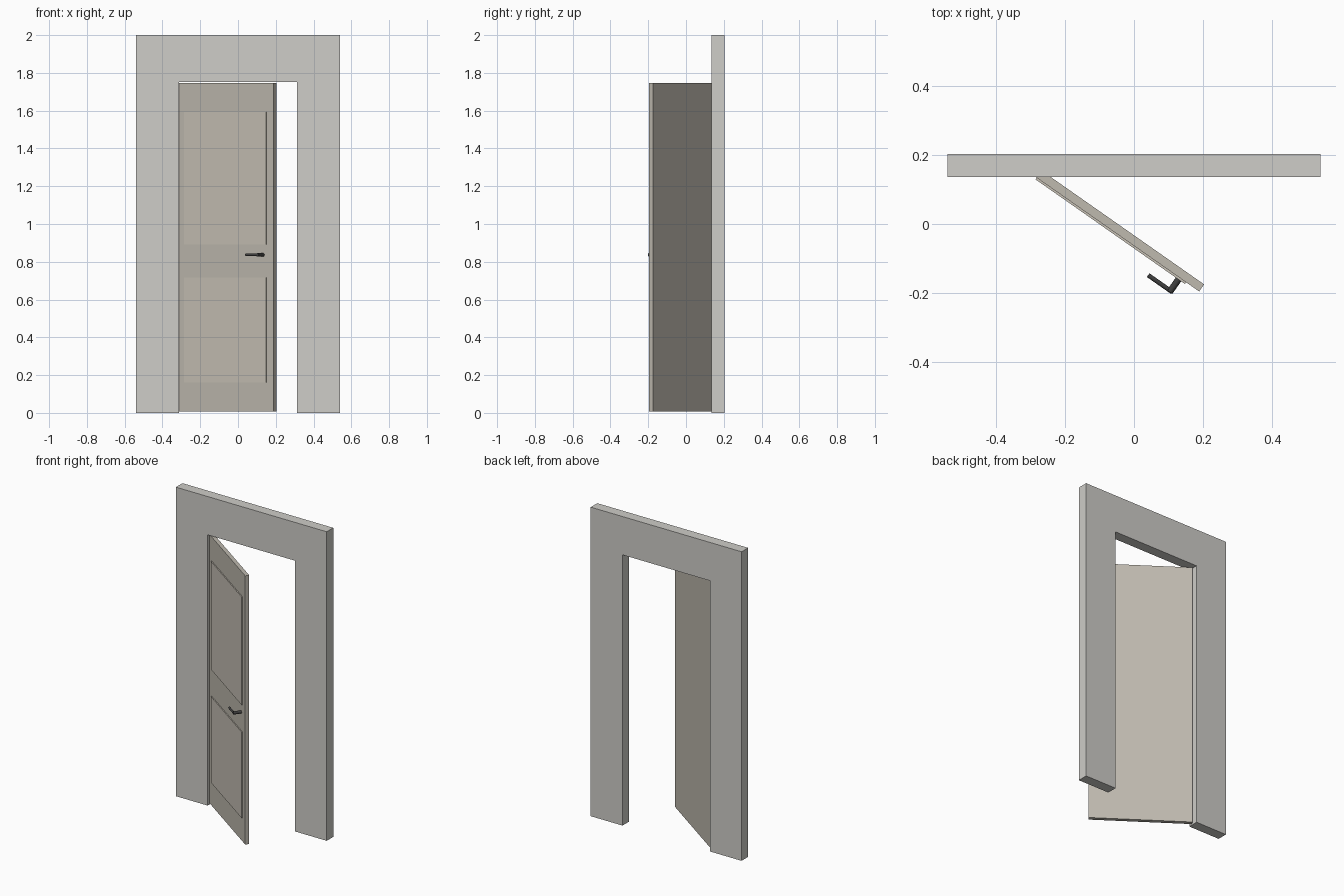
import bpy, bmesh
from math import radians, pi
from mathutils import Matrix, Vector

if "Cube" in bpy.data.objects:
    bpy.data.objects.remove(bpy.data.objects["Cube"])


def material(name, rgb):
    m = bpy.data.materials.new(name)
    m.diffuse_color = (*rgb, 1)
    m.use_nodes = True
    m.node_tree.nodes["Principled BSDF"].inputs["Base Color"].default_value = m.diffuse_color
    return m


WALL = material("wall_paint", (0.62, 0.61, 0.58))
WOOD = material("door_paint", (0.52, 0.49, 0.43))
PANEL = material("panel_paint", (0.58, 0.54, 0.47))
METAL = material("dark_metal", (0.05, 0.05, 0.05))

# Door space: x along the leaf from the hinge, -y out of its front face
DOOR = Matrix.Translation((-0.316, 0.158, 0)) @ Matrix.Rotation(radians(-35), 4, 'Z')


def finish(bm, name, mat, matrix):
    me = bpy.data.meshes.new(name)
    bm.to_mesh(me)
    bm.free()
    me.materials.append(mat)
    ob = bpy.data.objects.new(name, me)
    ob.matrix_world = matrix
    bpy.context.collection.objects.link(ob)
    return ob


def box(name, lo, hi, mat, matrix=Matrix()):
    lo, hi = Vector(lo), Vector(hi)
    bm = bmesh.new()
    bmesh.ops.create_cube(bm, size=1, matrix=Matrix.Translation((lo + hi) / 2)
                          @ Matrix.Diagonal((*(hi - lo), 1)))
    return finish(bm, name, mat, matrix)


def rod(name, a, b, r, mat, matrix):
    a, b = Vector(a), Vector(b)
    rot = (b - a).to_track_quat('Z', 'Y').to_matrix().to_4x4()
    bm = bmesh.new()
    bmesh.ops.create_cone(bm, cap_ends=True, segments=16, radius1=r, radius2=r,
                          depth=(b - a).length,
                          matrix=Matrix.Translation((a + b) / 2) @ rot)
    for f in bm.faces:
        f.smooth = len(f.verts) == 4
    for e in bm.edges:
        e.smooth = all(f.smooth for f in e.link_faces)
    return finish(bm, name, mat, matrix)


# Wall around the opening: two piers, lintel and top strip
Y0, Y1, W, OPEN, CAP = 0.136, 0.203, 0.54, 0.313, 1.977
box("left_pier", (-W, Y0, 0), (-OPEN, Y1, CAP), WALL)
box("right_pier", (OPEN, Y0, 0), (W, Y1, CAP), WALL)
box("lintel", (-OPEN, Y0, 1.752), (OPEN, Y1, CAP), WALL)
box("top_strip", (-W, Y0, CAP), (W, Y1, 2.0), WALL)

# Open door leaf with two raised front panels
box("door_leaf", (0, 0, 0.008), (0.616, 0.025, 1.747), WOOD, DOOR)
for name, z0, z1 in (("lower_panel", 0.16, 0.717), ("upper_panel", 0.892, 1.592)):
    box(name, (0.042, -0.006, z0), (0.570, 0.002, z1), PANEL, DOOR)

# Lever handle: spindle standing out of the leaf, grip turned to the hinge
Z = 0.837
rod("handle_spindle", (0.547, 0.002, Z), (0.547, -0.050, Z), 0.0095, METAL, DOOR)
rod("handle_lever", (0.553, -0.046, Z), (0.468, -0.046, Z), 0.0065, METAL, DOOR)
